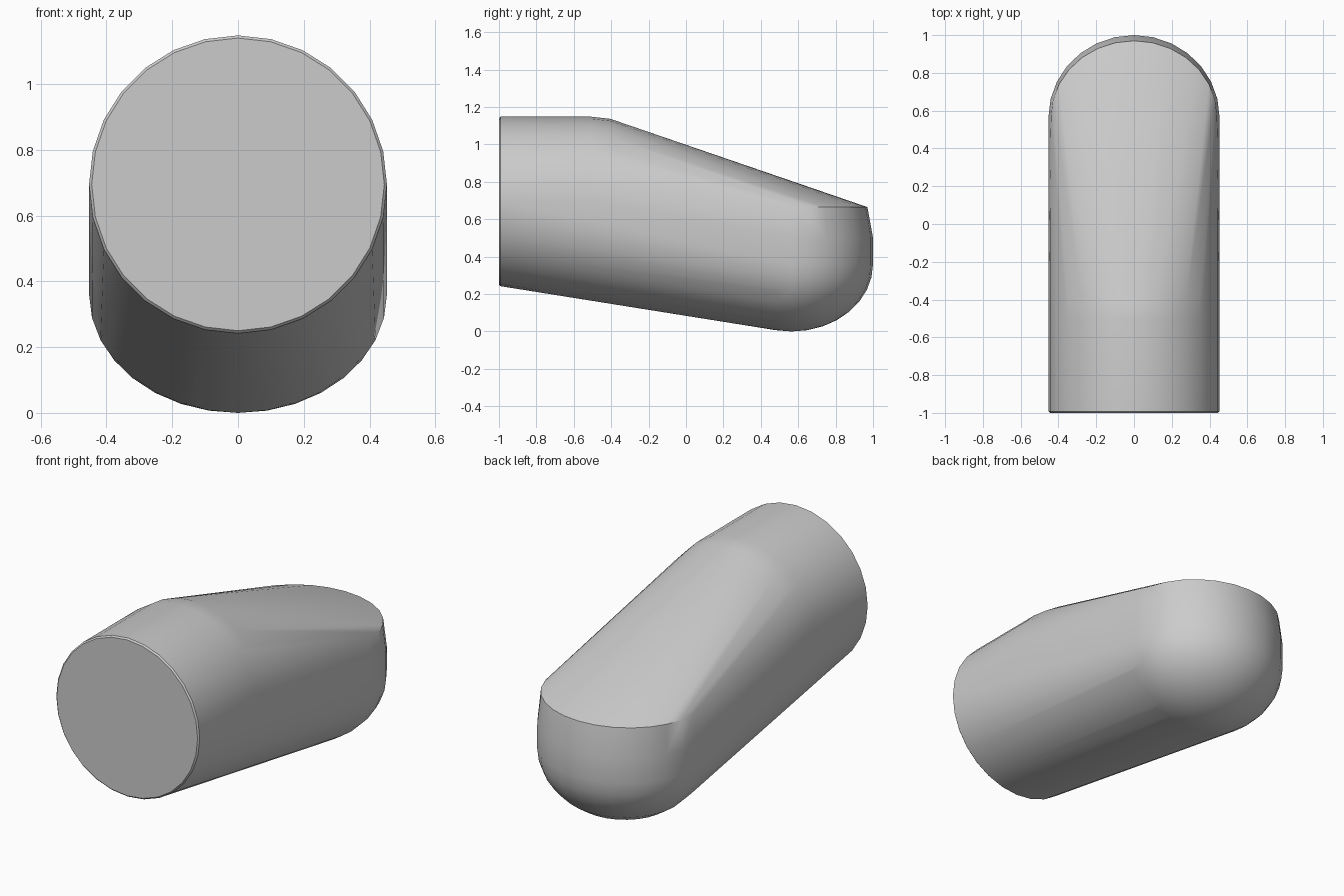
import bpy
import bmesh
from math import sin, cos, pi, radians

if "Cube" in bpy.data.objects:
    bpy.data.objects.remove(bpy.data.objects["Cube"], do_unlink=True)

SIDES = 28
R = 0.453
AXIS_Z = 0.695

grey = bpy.data.materials.new("plain grey")
grey.use_nodes = True
grey.diffuse_color = (0.6, 0.6, 0.6, 1)
grey.node_tree.nodes["Principled BSDF"].inputs["Base Color"].default_value = (0.6, 0.6, 0.6, 1)

bm = bmesh.new()


def upright_ring(y, r):
    """Ring around the barrel axis, facing the front."""
    for i in range(SIDES):
        a = 2 * pi * i / SIDES
        bm.verts.new((r * sin(a), y, AXIS_Z + r * cos(a)))


def flat_ring(y, z, rx, ry):
    """Level ring, used for the toe."""
    for i in range(SIDES):
        a = 2 * pi * i / SIDES
        bm.verts.new((rx * sin(a), y + ry * cos(a), z))


# Flat front end with a tiny bevel
upright_ring(-1, R - 0.008)
upright_ring(-0.992, R)

# Rounded shoulder where the top starts to slope
for k in range(7):
    a = k * pi / 14
    upright_ring(-0.505 + R * sin(a), R * cos(a))

# Bowl-shaped toe, bottom to widest level
bm.verts.new((0, 0.565, 0))
for k in range(1, 9):
    a = k * pi / 16
    flat_ring(0.565, 0.36 * (1 - cos(a)), R * sin(a), 0.435 * sin(a))

# Toe wall narrowing to the top rim
flat_ring(0.565, 0.5, R, 0.435)
flat_ring(0.565, 0.665, 0.44, 0.405)

# One taut skin around all the sections
hull = bmesh.ops.convex_hull(bm, input=bm.verts[:])
spare = {g for g in hull["geom_interior"] + hull["geom_unused"]
         if isinstance(g, bmesh.types.BMVert)}
bmesh.ops.delete(bm, geom=list(spare), context='VERTS')
bmesh.ops.dissolve_limit(bm, angle_limit=radians(0.3), verts=bm.verts[:], edges=bm.edges[:])
bmesh.ops.recalc_face_normals(bm, faces=bm.faces[:])

mesh = bpy.data.meshes.new("rounded_body")
bm.to_mesh(mesh)
bm.free()
mesh.materials.append(grey)
body = bpy.data.objects.new("rounded_body", mesh)
bpy.context.collection.objects.link(body)

# Smooth skin with crisp rims
bpy.ops.object.select_all(action='DESELECT')
body.select_set(True)
bpy.context.view_layer.objects.active = body
bpy.ops.object.shade_smooth_by_angle(angle=radians(30))
